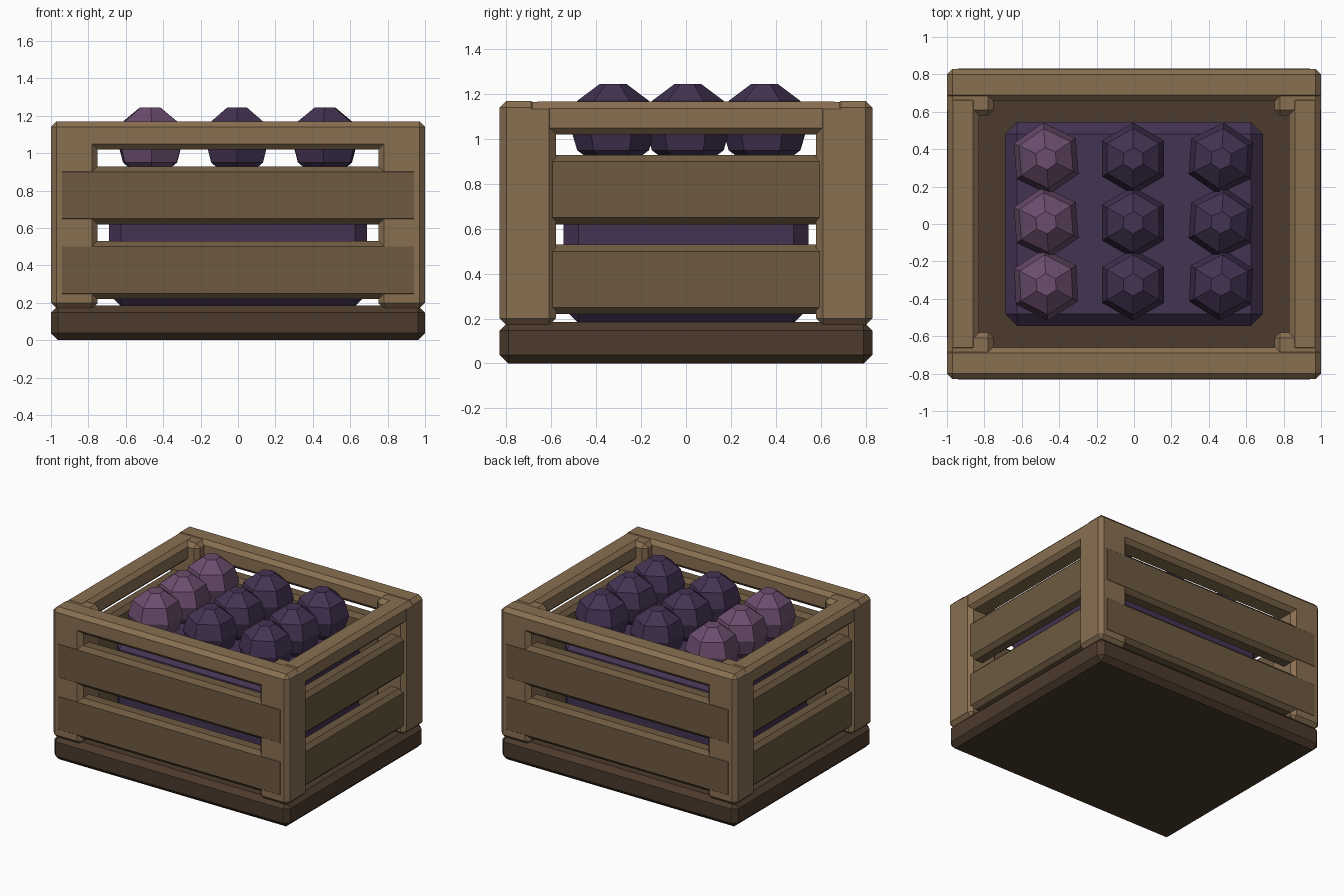
import bpy, bmesh
from math import cos, sin, pi

if "Cube" in bpy.data.objects:
    bpy.data.objects.remove(bpy.data.objects["Cube"])


def material(name, rgb):
    m = bpy.data.materials.new(name)
    m.diffuse_color = (*rgb, 1)
    m.use_nodes = True
    m.node_tree.nodes["Principled BSDF"].inputs["Base Color"].default_value = m.diffuse_color
    return m


FRAME = material("frame_wood", (0.25, 0.16, 0.083))
SLAT = material("slat_wood", (0.155, 0.102, 0.053))
DARK = material("base_wood", (0.072, 0.043, 0.025))
PURPLE = material("dark_purple", (0.057, 0.033, 0.085))
LIGHT = material("light_purple", (0.15, 0.075, 0.155))


def finish(bm, name, mat):
    bmesh.ops.recalc_face_normals(bm, faces=bm.faces)
    me = bpy.data.meshes.new(name)
    bm.to_mesh(me)
    bm.free()
    me.materials.append(mat)
    ob = bpy.data.objects.new(name, me)
    bpy.context.collection.objects.link(ob)
    return ob


def box(name, x, y, z, mat, bevel=0.03):
    """Chamfered box from (min, max) ranges."""
    bm = bmesh.new()
    bmesh.ops.create_cube(bm, size=1)
    for v in bm.verts:
        v.co = [r[0] + (c + 0.5) * (r[1] - r[0]) for c, r in zip(v.co, (x, y, z))]
    bmesh.ops.bevel(bm, geom=bm.edges[:], offset=bevel, segments=1,
                    profile=0.5, affect='EDGES')
    return finish(bm, name, mat)


def span(s, a, b):
    return tuple(sorted((s * a, s * b)))


def fruit(name, cx, cy, cz, turn, mat):
    """Six-sided faceted ball from stacked rings."""
    bm = bmesh.new()
    profile = [(0.06, 0.185), (0.16, 0.11), (0.192, 0), (0.16, -0.11), (0.06, -0.185)]
    rings = [[bm.verts.new((cx + r * cos(turn + k * pi / 3),
                            cy + r * sin(turn + k * pi / 3), cz + h))
              for k in range(6)] for r, h in profile]
    for a, b in zip(rings, rings[1:]):
        for k in range(6):
            j = (k + 1) % 6
            bm.faces.new((a[k], a[j], b[j], b[k]))
    bm.faces.new(rings[0])
    bm.faces.new(rings[-1])
    return finish(bm, name, mat)


# Base slab
box("base", (-1, 1), (-0.83, 0.83), (0, 0.185), DARK, 0.038)

# Corner posts
for sx in (-1, 1):
    for sy in (-1, 1):
        box("corner_post", span(sx, 0.75, 1), span(sy, 0.58, 0.83), (0.17, 1.165), FRAME)

# Top rails and slats, mirrored to opposite sides
for s in (-1, 1):
    box("long_top_rail", (-1, 1), span(s, 0.66, 0.83), (1.02, 1.17), FRAME)
    box("short_top_rail", span(s, 0.83, 0.998), (-0.69, 0.69), (1.02, 1.167), FRAME)
    for z in (0.22, 0.62):
        box("long_slat", (-0.97, 0.97), span(s, 0.7, 0.832), (z, z + 0.31), SLAT)
        box("short_slat", span(s, 0.86, 0.985), (-0.64, 0.64), (z, z + 0.31), SLAT)

# Block of contents under the top layer
box("contents_block", (-0.69, 0.69), (-0.545, 0.545), (0.18, 0.9), PURPLE, 0.065)

# Top layer of fruit
for i, x in enumerate((-0.47, -0.005, 0.465)):
    for j, y in enumerate((-0.325, 0.008, 0.35)):
        fruit("fruit", x, y, 1.06, pi / 6 + 0.08 * (1 - i) * (1 if j else 0.6),
              PURPLE if i else LIGHT)
